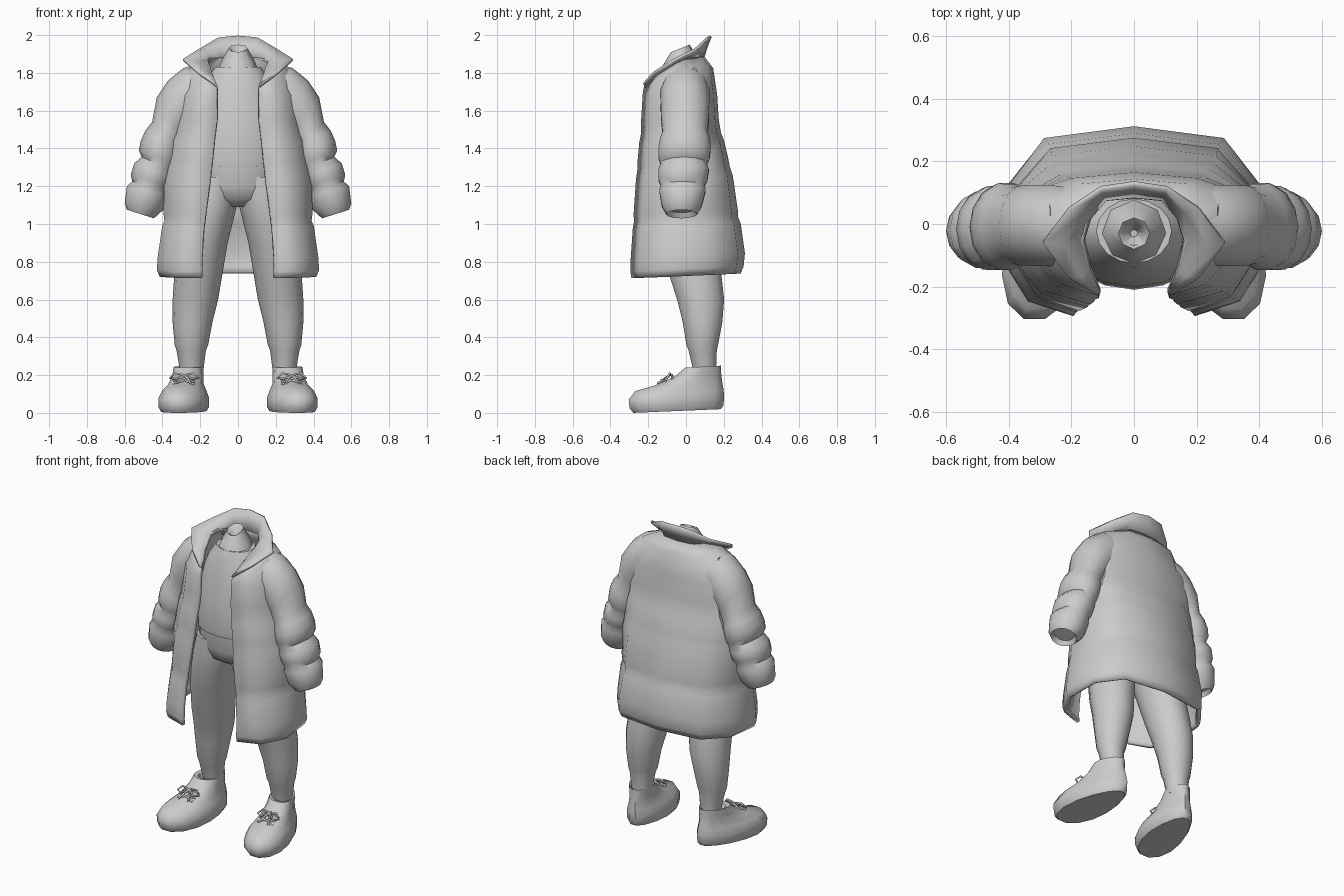
import bpy, bmesh, math
from mathutils import Vector


def finish(ob, angle=50):
    bpy.ops.object.select_all(action='DESELECT')
    ob.select_set(True)
    bpy.context.view_layer.objects.active = ob
    bpy.ops.object.shade_smooth_by_angle(angle=math.radians(angle))


def loft(name, rings, closed=True, cap0=True, cap1=True, mirror=False, thick=0, angle=50):
    """Skin a list of equal-length rings."""
    bm = bmesh.new()
    rows = [[bm.verts.new(p) for p in r] for r in rings]
    n = len(rows[0])
    for a, b in zip(rows, rows[1:]):
        for i in range(n if closed else n - 1):
            j = (i + 1) % n
            bm.faces.new((a[i], a[j], b[j], b[i]))
    if closed and cap0:
        bm.faces.new(rows[0][::-1])
    if closed and cap1:
        bm.faces.new(rows[-1])
    bmesh.ops.recalc_face_normals(bm, faces=bm.faces[:])
    me = bpy.data.meshes.new(name)
    bm.to_mesh(me)
    bm.free()
    ob = bpy.data.objects.new(name, me)
    bpy.context.collection.objects.link(ob)
    finish(ob, angle)
    if thick:
        m = ob.modifiers.new("thickness", 'SOLIDIFY')
        m.thickness, m.offset = thick, 0
    if mirror:
        m = ob.modifiers.new("mirror", 'MIRROR')
        m.use_clip = m.use_mirror_merge = False
    return ob


def oval(x0, x1, y0, y1, z0, z1=None, n=12):
    """Ellipse between x0..x1 and y0..y1; height runs z0 -> z1 along x."""
    z1 = z0 if z1 is None else z1
    pts = []
    for k in range(n):
        t = 2 * math.pi * k / n
        c, s = (1 + math.cos(t)) / 2, (1 + math.sin(t)) / 2
        pts.append(Vector((x0 + (x1 - x0) * c, y0 + (y1 - y0) * s, z0 + (z1 - z0) * c)))
    return pts


def both_sides(half):
    """Half ring running front edge -> centre back, completed across x = 0."""
    return [Vector(p) for p in half] + [Vector((-x, y, z)) for x, y, z in half[-2::-1]]


# Coat body: open-front shell, levels are z, front edge x, front y, side x, back y
def coat_level(z, fx, fy, ox, by):
    half = [(fx, fy), (fx + (ox - fx) * .62, fy * .84), (ox, -.10),
            (ox * .96, .11), (ox * .68, by * .88), (0, by)]
    return both_sides([(x, y, z + .04 * (y + .28) * (1.9 - z)) for x, y in half])


neck_line = [(.11, -.215, 1.72), (.14, -.14, 1.80), (.16, -.05, 1.86),
             (.14, .02, 1.875), (.09, .08, 1.88), (0, .09, 1.88)]
yoke = [(.11, -.22, 1.69), (.2, -.16, 1.75), (.26, -.06, 1.81),
        (.26, .05, 1.82), (.17, .12, 1.82), (0, .135, 1.82)]
coat = [coat_level(*v) for v in (
    (.715, .19, -.28, .405, .28), (.75, .19, -.285, .42, .295), (.82, .19, -.283, .415, .302),
    (.98, .18, -.272, .392, .28), (1.01, .175, -.266, .38, .267), (1.05, .17, -.268, .385, .265),
    (1.24, .145, -.255, .38, .238), (1.29, .14, -.247, .365, .222), (1.33, .135, -.247, .36, .215),
    (1.43, .125, -.238, .34, .192), (1.47, .12, -.23, .325, .176), (1.55, .11, -.228, .315, .163),
    (1.68, .11, -.22, .295, .155))]
loft("coat_body", coat + [both_sides(yoke), both_sides(neck_line)], closed=False, thick=.02)

# Flared collar rising from the neck line, with pointed lapels
collar_mid = [(.115, -.22, 1.73), (.17, -.165, 1.79), (.225, -.06, 1.855),
              (.165, .04, 1.90), (.10, .10, 1.935), (0, .11, 1.945)]
collar_top = [(.12, -.225, 1.74), (.21, -.17, 1.80), (.29, -.06, 1.87),
              (.205, .05, 1.925), (.105, .115, 1.985), (0, .13, 1.995)]
loft("collar", [both_sides(r) for r in (neck_line, collar_mid, collar_top)],
     closed=False, thick=.014)

# Quilted sleeves: outer x,z, inner x,z, half depth
sleeve = []
for xo, zo, xi, zi, r in (
        (.17, 1.86, .18, 1.58, .12), (.29, 1.825, .22, 1.54, .132), (.37, 1.76, .25, 1.49, .132),
        (.43, 1.67, .275, 1.45, .13), (.455, 1.54, .295, 1.42, .122), (.49, 1.495, .30, 1.39, .136),
        (.515, 1.44, .305, 1.35, .142), (.525, 1.39, .32, 1.31, .138), (.51, 1.355, .335, 1.28, .125),
        (.55, 1.32, .34, 1.245, .137), (.568, 1.26, .355, 1.20, .132), (.56, 1.225, .375, 1.185, .12),
        (.588, 1.20, .37, 1.15, .126), (.60, 1.11, .395, 1.075, .108), (.588, 1.075, .445, 1.03, .082),
        (.57, 1.10, .455, 1.06, .065)):
    yc = -.005 - .02 * max(0, (1.5 - zo) / .45)
    sleeve.append(oval(xi, xo, yc - r, yc + r, zi, zo, 14))
loft("sleeve", sleeve, mirror=True)

# Shirt with a small hollow neck
shirt = [oval(-rx, rx, y0, y1, z, n=16) for z, rx, y0, y1 in (
    (1.305, .245, -.205, .17), (1.34, .245, -.21, .165), (1.5, .235, -.2, .135), (1.65, .215, -.175, .13),
    (1.76, .17, -.15, .11), (1.83, .12, -.125, .08))]
loft("shirt", shirt)


def neck_ring(r, z, tilt):
    return [Vector((x, y - .03, z + tilt * y)) for x, y, _ in oval(-r, r, -r, r, 0, n=8)]


loft("neck", [neck_ring(.11, 1.81, .1), neck_ring(.085, 1.87, .2), neck_ring(.05, 1.93, .4),
              neck_ring(.04, 1.925, .4), neck_ring(.012, 1.86, 0)])

# Trousers: hips and mirrored legs
loft("trouser_hips", [oval(-rx, rx, y0, y1, z, n=16) for z, rx, y0, y1 in (
    (1.09, .10, -.10, .10), (1.13, .2, -.165, .16), (1.2, .245, -.19, .18), (1.315, .24, -.198, .165))])
loft("trouser_leg", [oval(*v, n=14) for v in (
    (.185, .305, .04, .16, .21), (.17, .325, .012, .165, .33), (.158, .335, 0, .172, .36),
    (.135, .346, -.02, .195, .48), (.105, .346, -.05, .205, .60), (.085, .338, -.09, .192, .72),
    (.055, .315, -.14, .175, .9), (.022, .29, -.17, .165, 1.03), (-.005, .27, -.18, .16, 1.14),
    (-.01, .24, -.18, .15, 1.25))], mirror=True)


# High-top shoes: stacked egg-shaped outlines, toes turned out
def shoe_ring(y0, y1, hw, zf, zb):
    pts = []
    for k in range(14):
        t = 2 * math.pi * k / 14
        f = (1 - math.sin(t)) / 2
        y = y1 + (y0 - y1) * f
        x = .25 + (.15 - y) * .15 + hw * math.cos(t) * (.78 + .42 * f)
        pts.append(Vector((x, y, zb + (zf - zb) * f)))
    return pts


loft("shoe", [shoe_ring(*v) for v in (
    (-.285, .19, .115, 0, .02), (-.305, .205, .128, .025, .04), (-.31, .208, .128, .07, .09),
    (-.275, .205, .112, .115, .12), (-.17, .197, .09, .145, .16), (-.06, .19, .08, .195, .2),
    (-.005, .187, .077, .24, .25), (.02, .17, .06, .235, .24), (.04, .15, .05, .19, .19))], mirror=True)

# Shoe laces: cross strands, bow loops and tails as thin tubes
strands = [
    [(-.055, -.13, .15), (0, -.13, .175), (.055, -.10, .165)],
    [(.055, -.13, .15), (0, -.13, .175), (-.055, -.10, .165)],
    [(-.06, -.07, .175), (0, -.075, .20), (.06, -.07, .175)],
    [(0, -.085, .2), (-.05, -.085, .21), (-.075, -.10, .185), (-.045, -.115, .18), (0, -.085, .2)],
    [(0, -.085, .2), (.05, -.085, .21), (.075, -.10, .185), (.045, -.115, .18), (0, -.085, .2)],
    [(0, -.085, .2), (-.02, -.115, .18), (-.035, -.15, .155)],
    [(0, -.085, .2), (.02, -.115, .18), (.035, -.15, .155)],
]
cu = bpy.data.curves.new("shoe_laces", 'CURVE')
cu.dimensions = '3D'
cu.bevel_depth, cu.bevel_resolution = .006, 1
for side in (-1, 1):
    for pts in strands:
        sp = cu.splines.new('POLY')
        sp.points.add(len(pts) - 1)
        for p, (x, y, z) in zip(sp.points, pts):
            p.co = (side * (.285 + x), y, z, 1)
bpy.context.collection.objects.link(bpy.data.objects.new("shoe_laces", cu))
